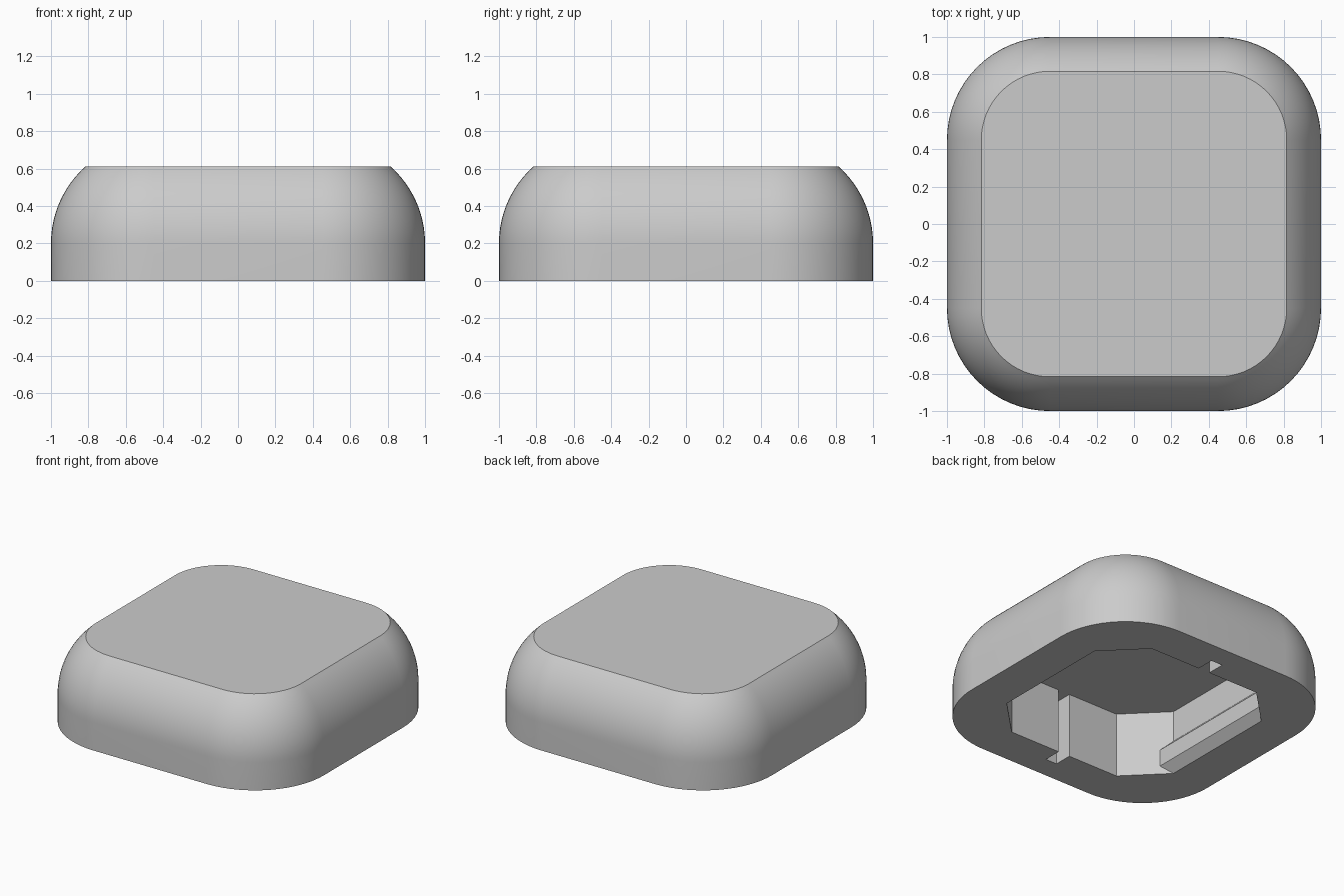
import bpy, bmesh
from math import sin, cos, pi, asin

cube = bpy.data.objects.get("Cube")
if cube:
    bpy.data.objects.remove(cube, do_unlink=True)

RADIUS = 0.55       # rounding of plan corners and upper edge
SHOULDER = 0.2      # height where the upper rounding starts
TOP = 0.61
CEILING = 0.465
STEPS = 16

grey = bpy.data.materials.new("plain_grey")
grey.use_nodes = True
colour = (0.6, 0.6, 0.6, 1)
grey.diffuse_color = colour
grey.node_tree.nodes["Principled BSDF"].inputs["Base Color"].default_value = colour


def loft(name, rings):
    """Skin a stack of equal-length point rings and cap both ends."""
    bm = bmesh.new()
    loops = [[bm.verts.new(p) for p in ring] for ring in rings]
    for a, b in zip(loops, loops[1:]):
        for i in range(len(a)):
            j = (i + 1) % len(a)
            bm.faces.new((a[i], a[j], b[j], b[i]))
    bm.faces.new(loops[0][::-1])
    bm.faces.new(loops[-1])
    bmesh.ops.recalc_face_normals(bm, faces=bm.faces[:])
    mesh = bpy.data.meshes.new(name)
    bm.to_mesh(mesh)
    bm.free()
    mesh.materials.append(grey)
    obj = bpy.data.objects.new(name, mesh)
    bpy.context.collection.objects.link(obj)
    return obj


def rounded_square(inset, z):
    """Plan outline of the cap, pulled in by inset."""
    c, r = 1 - RADIUS, RADIUS - inset
    pts = []
    for q, (sx, sy) in enumerate(((1, 1), (-1, 1), (-1, -1), (1, -1))):
        for k in range(STEPS + 1):
            a = (q + k / STEPS) * pi / 2
            pts.append((sx * c + r * cos(a), sy * c + r * sin(a), z))
    return pts


# Cap body: straight skirt, rounded shoulder, flat top
rings = [rounded_square(0, 0)]
end = asin((TOP - SHOULDER) / RADIUS)
for k in range(STEPS + 1):
    a = end * k / STEPS
    rings.append(rounded_square(RADIUS * (1 - cos(a)), SHOULDER + RADIUS * sin(a)))
cap = loft("cap_body", rings)

# Hollow underside: chamfered square with a notch at front and back
quarter = [(0.71, 0.445), (0.445, 0.71), (0.045, 0.71), (0.045, 0.84)]
half = quarter + [(-x, y) for x, y in reversed(quarter)]
outline = half + [(-x, -y) for x, y in half]
cutter = loft("hollow_cutter", [[(x, y, z) for x, y in outline] for z in (-0.1, CEILING)])
cutter.hide_render = True

cut = cap.modifiers.new("hollow", "BOOLEAN")
cut.operation = "DIFFERENCE"
cut.solver = "EXACT"
cut.object = cutter
bpy.context.view_layer.objects.active = cap
bpy.ops.object.select_all(action="DESELECT")
cap.select_set(True)
bpy.ops.object.modifier_apply(modifier=cut.name)
bpy.data.objects.remove(cutter, do_unlink=True)
bpy.ops.object.shade_smooth_by_angle(angle=pi / 6)

# Snap ridges along the two side walls of the hollow
profile = [(0.71, 0), (0.647, 0.06), (0.647, 0.18), (0.71, 0.243), (0.74, 0.243), (0.74, 0.03)]
for side, s in (("left", 1), ("right", -1)):
    loft(side + "_snap_ridge", [[(s * x, y, z) for x, z in profile] for y in (-0.52, 0.52)])
